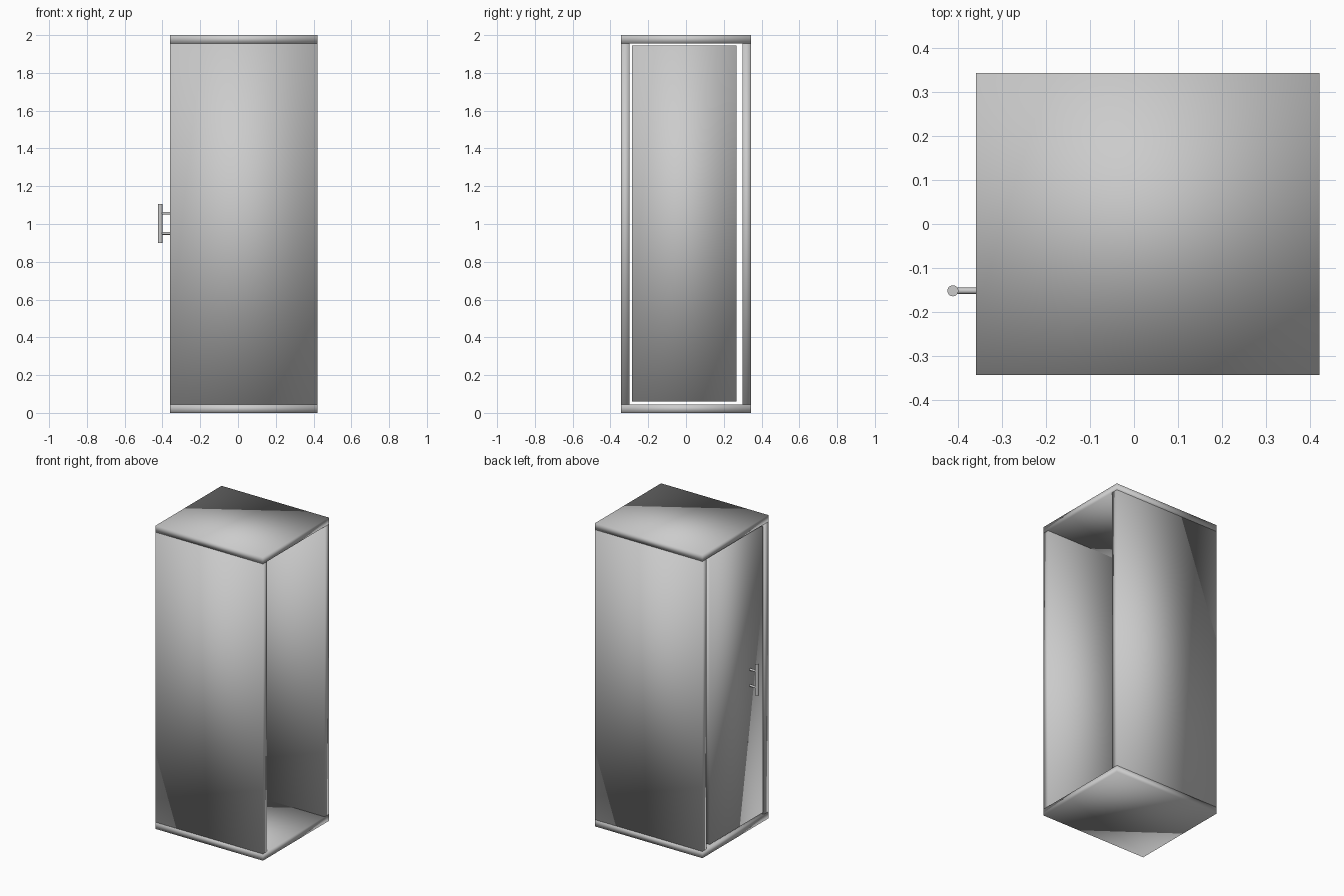
import bpy
import math

cube = bpy.data.objects.get("Cube")
if cube:
    bpy.data.objects.remove(cube, do_unlink=True)

# Single painted-metal colour
GREY = (0.6, 0.6, 0.6, 1)
metal = bpy.data.materials.new("grey_metal")
metal.use_nodes = True
metal.diffuse_color = GREY
metal.node_tree.nodes["Principled BSDF"].inputs["Base Color"].default_value = GREY


def finish(name):
    obj = bpy.context.object
    obj.name = name
    obj.data.materials.append(metal)
    return obj


def panel(name, x, y, z):
    """Softly shaded box from (min, max) ranges."""
    spans = (x, y, z)
    bpy.ops.mesh.primitive_cube_add(size=1, location=[(a + b) / 2 for a, b in spans])
    obj = finish(name)
    for v in obj.data.vertices:
        for i, (a, b) in enumerate(spans):
            v.co[i] *= b - a
    bpy.ops.object.shade_smooth()


def rod(name, radius, length, location, rotation=(0, 0, 0)):
    bpy.ops.mesh.primitive_cylinder_add(vertices=32, radius=radius, depth=length,
                                        location=location, rotation=rotation)
    finish(name)
    bpy.ops.object.shade_smooth_by_angle(angle=math.radians(40))


BACK, OPEN = -0.36, 0.422
HALF, HEIGHT, THICK = 0.343, 2.0, 0.044
DEPTH = (BACK, OPEN)

# Open-ended shell
panel("floor", DEPTH, (-HALF, HALF), (0, THICK))
panel("roof", DEPTH, (-HALF, HALF), (HEIGHT - THICK, HEIGHT))
panel("front_wall", DEPTH, (-HALF, -HALF + THICK), (THICK, HEIGHT - THICK))
panel("back_wall", DEPTH, (HALF - THICK, HALF), (THICK, HEIGHT - THICK))

# Door set in the closed end with a gap all around
panel("door", (BACK, BACK + THICK), (-0.286, 0.267), (0.06, 1.945))

# Bar handle on two posts
HANDLE_X, HANDLE_Y = -0.412, -0.152
rod("handle_bar", 0.0125, 0.206, (HANDLE_X, HANDLE_Y, 1.003))
for label, z in (("lower", 0.95), ("upper", 1.056)):
    rod(label + "_handle_post", 0.007, BACK - HANDLE_X,
        ((BACK + HANDLE_X) / 2, HANDLE_Y, z), (0, math.pi / 2, 0))
